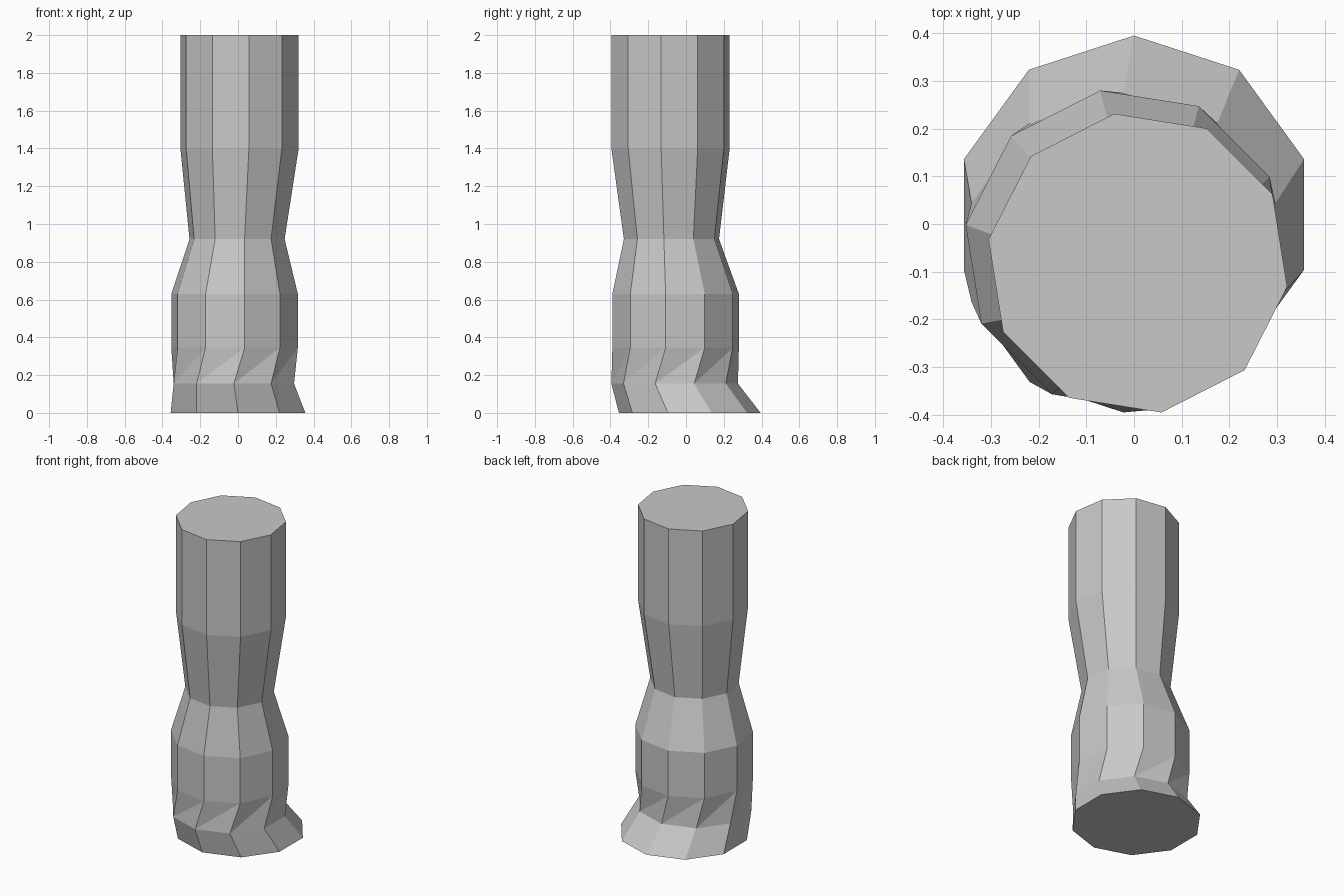
import bpy, bmesh
from math import cos, sin, radians

cube = bpy.data.objects.get("Cube")
if cube:
    bpy.data.objects.remove(cube, do_unlink=True)

# Plain grey material
GREY = (0.58, 0.58, 0.58, 1)
mat = bpy.data.materials.new("plain_grey")
mat.use_nodes = True
mat.diffuse_color = GREY
mat.node_tree.nodes["Principled BSDF"].inputs["Base Color"].default_value = GREY

SIDES = 10
# Cross-sections: height, centre x, centre y, radius, start angle
RINGS = [
    (0.00, 0.000, 0.020, 0.375, -90),
    (0.155, -0.022, -0.060, 0.335, -90),
    (0.345, -0.018, -0.055, 0.339, -81),
    (0.63, -0.018, -0.055, 0.339, -81),
    (0.92, -0.005, -0.077, 0.255, -81),
    (1.40, 0.008, -0.082, 0.317, -81),
    (2.00, 0.008, -0.082, 0.317, -81),
]


def add_ring(bm, z, cx, cy, r, start):
    angles = [radians(start + 360 * i / SIDES) for i in range(SIDES)]
    return [bm.verts.new((cx + r * cos(a), cy + r * sin(a), z)) for a in angles]


# Column: stacked ten-sided rings, each side split along one diagonal
bm = bmesh.new()
rings = [add_ring(bm, *ring) for ring in RINGS]
for low, high in zip(rings, rings[1:]):
    for i in range(SIDES):
        j = (i + 1) % SIDES
        bm.faces.new((low[i], low[j], high[j]))
        bm.faces.new((low[i], high[j], high[i]))

# End caps
bm.faces.new(rings[-1])
bm.faces.new(rings[0][::-1])

mesh = bpy.data.meshes.new("column")
bm.to_mesh(mesh)
bm.free()
mesh.materials.append(mat)
column = bpy.data.objects.new("column", mesh)
bpy.context.collection.objects.link(column)
